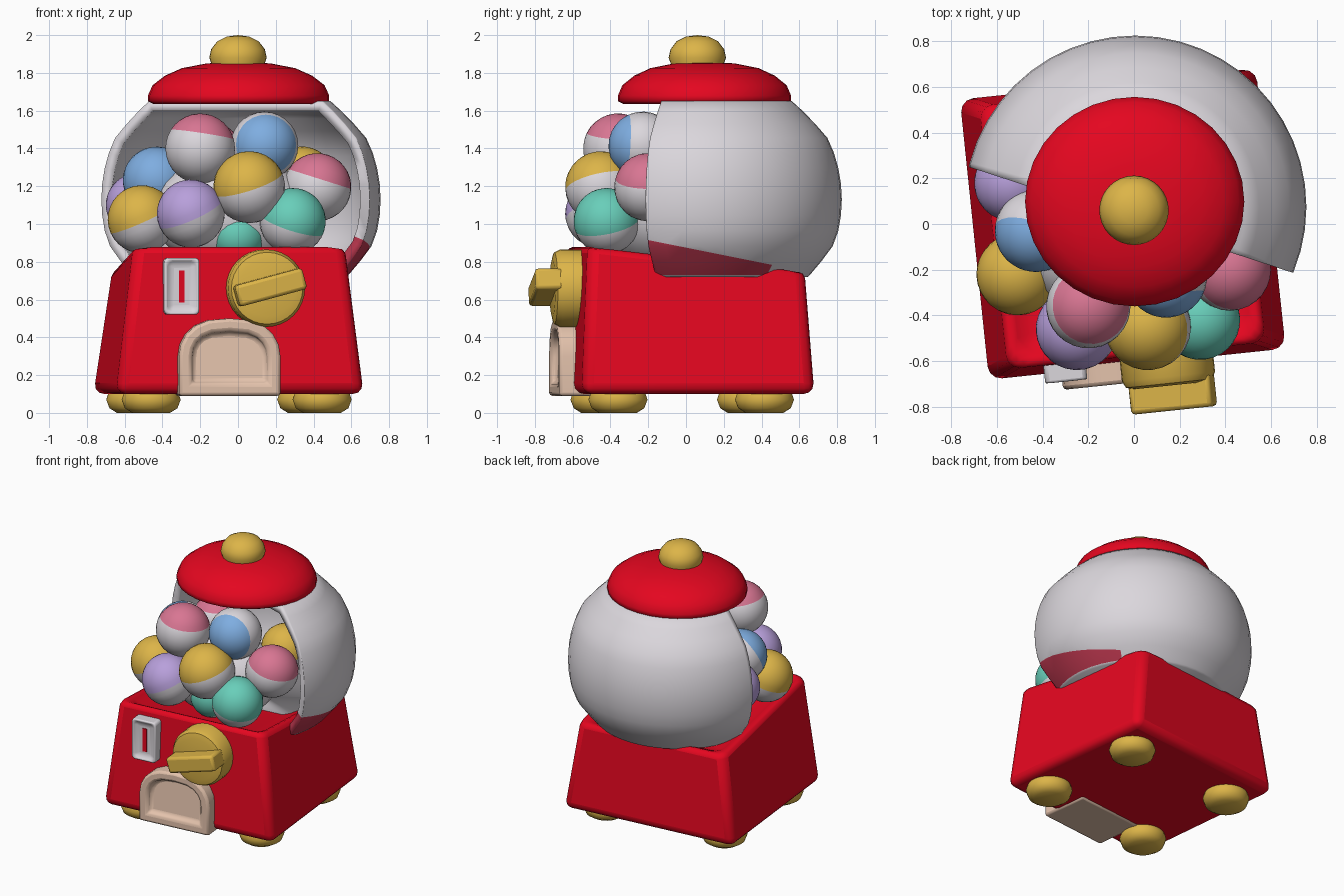
import bpy, bmesh, math
from mathutils import Matrix, Vector

cube = bpy.data.objects.get("Cube")
if cube:
    bpy.data.objects.remove(cube, do_unlink=True)


def material(name, *rgb):
    m = bpy.data.materials.new(name)
    m.use_nodes = True
    m.diffuse_color = (*rgb, 1)
    m.node_tree.nodes["Principled BSDF"].inputs["Base Color"].default_value = (*rgb, 1)
    return m


red = material("red", 0.78, 0.002, 0.014)
white = material("white", 0.71, 0.68, 0.72)
gold = material("gold", 0.72, 0.46, 0.065)
pink = material("pink", 0.69, 0.18, 0.29)
blue = material("blue", 0.21, 0.42, 0.75)
purple = material("purple", 0.48, 0.35, 0.71)
teal = material("teal", 0.14, 0.62, 0.49)
beige = material("beige", 0.77, 0.54, 0.41)
rose = material("deep rose", 0.52, 0.04, 0.08)

# The cabinet is turned a little; its parts are built in its own frame
CABINET = Matrix.Translation((-0.05, 0, 0)) @ Matrix.Rotation(math.radians(6), 4, 'Z')


def finish(name, bm, mats, matrix=None, bevel=0, segments=3, angle=40):
    bmesh.ops.recalc_face_normals(bm, faces=bm.faces)
    mesh = bpy.data.meshes.new(name)
    bm.to_mesh(mesh)
    bm.free()
    ob = bpy.data.objects.new(name, mesh)
    bpy.context.collection.objects.link(ob)
    for m in mats:
        mesh.materials.append(m)
    if matrix:
        ob.matrix_world = matrix
    if bevel:
        mod = ob.modifiers.new("bevel", 'BEVEL')
        mod.width, mod.segments, mod.limit_method = bevel, segments, 'ANGLE'
    bpy.ops.object.select_all(action='DESELECT')
    ob.select_set(True)
    bpy.context.view_layer.objects.active = ob
    bpy.ops.object.shade_smooth_by_angle(angle=math.radians(angle))
    return ob


def box(size, centre, turn=0):
    bm = bmesh.new()
    m = Matrix.Translation(centre) @ Matrix.Rotation(turn, 4, 'Y') @ Matrix.Diagonal((*size, 1))
    bmesh.ops.create_cube(bm, size=1, matrix=m)
    return bm


def lathe(name, profile, mat, matrix, **kw):
    bm = bmesh.new()
    vs = [bm.verts.new((r, 0, z)) for r, z in profile]
    es = [bm.edges.new(pair) for pair in zip(vs, vs[1:])]
    bmesh.ops.spin(bm, geom=vs + es, cent=(0, 0, 0), axis=(0, 0, 1),
                   angle=math.tau, steps=32, use_duplicate=False)
    bmesh.ops.remove_doubles(bm, verts=bm.verts, dist=0.0005)
    return finish(name, bm, [mat], matrix, **kw)


def facing(bm, direction):
    bm.normal_update()
    return max(bm.faces, key=lambda f: f.normal.dot(Vector(direction)))


# Cabinet: tapered box, higher at the front, with a sunken tray on top
bm = box((1.32, 1.24, 0.78), (0, 0, 0.49))
for v in bm.verts:
    if v.co.z > 0.5:
        v.co.x *= 0.85
        v.co.y *= 0.93
        v.co.z = 0.905 if v.co.y < 0 else 0.77
top = facing(bm, (0, 0, 1))
bmesh.ops.inset_region(bm, faces=[top], thickness=0.1, use_even_offset=True)
for v in top.verts:
    v.co.z -= 0.07
finish("cabinet", bm, [red], CABINET, bevel=0.06, segments=3, angle=50)

# Feet
for side, sx in (("right", -1), ("left", 1)):
    for end, sy in (("front", -1), ("back", 1)):
        lathe(f"{end}_{side}_foot",
              [(0, 0), (0.1, 0), (0.14, 0.025), (0.157, 0.07), (0.14, 0.12), (0.1, 0.15), (0, 0.16)],
              gold, CABINET @ Matrix.Translation((sx * 0.455, sy * 0.39 - 0.02, 0)), angle=60)

# Dispenser chute: arched block with a recessed mouth
bm = bmesh.new()
arch = [(-0.27, 0.09), (0.27, 0.09), (0.27, 0.3)]
arch += [(0.27 * math.copysign(abs(math.cos(a)) ** 0.75, math.cos(a)), 0.3 + 0.2 * math.sin(a))
         for a in (math.pi * i / 10 for i in range(1, 10))]
arch += [(-0.27, 0.3)]
face = bm.faces.new([bm.verts.new((x - 0.065, -0.695, z)) for x, z in arch])
back = bmesh.ops.extrude_face_region(bm, geom=[face], use_keep_orig=True)["geom"]
for v in back:
    if isinstance(v, bmesh.types.BMVert):
        v.co.y += 0.36
bmesh.ops.recalc_face_normals(bm, faces=bm.faces)
mouth = facing(bm, (0, -1, 0))
bmesh.ops.inset_region(bm, faces=[mouth], thickness=0.065, use_even_offset=True)
bmesh.ops.inset_region(bm, faces=[mouth], thickness=0.012, use_even_offset=True)
for v in mouth.verts:
    v.co.y += 0.03 + 0.1 * max(0, v.co.z - 0.15)
finish("chute", bm, [beige], CABINET, bevel=0.018, segments=2, angle=50)

# Coin plate with a slot
bm = box((0.185, 0.14, 0.3), (-0.317, -0.60, 0.67))
front = facing(bm, (0, -1, 0))
bmesh.ops.inset_region(bm, faces=[front], thickness=0.045)
for v in front.verts:
    v.co.y += 0.03
finish("coin_plate", bm, [white], CABINET, bevel=0.02)
finish("coin_slot", box((0.03, 0.008, 0.17), (-0.317, -0.642, 0.67)), [red], CABINET)

# Turning knob and its grip
lathe("turning_knob", [(0, 0), (0.205, 0), (0.205, 0.12), (0.19, 0.15), (0.15, 0.16), (0, 0.16)], gold,
      CABINET @ Matrix.Translation((0.13, -0.565, 0.66)) @ Matrix.Rotation(math.pi / 2, 4, 'X'))
finish("knob_grip", box((0.37, 0.15, 0.115), (0.14, -0.76, 0.665), math.radians(-15)),
       [gold], CABINET, bevel=0.018, segments=2)

# Globe: closed ball flattened above and below, then cut open at the front
bm = bmesh.new()
bmesh.ops.create_uvsphere(bm, u_segments=48, v_segments=28, radius=0.75,
                          matrix=Matrix.Translation((0.005, 0.075, 1.13)))


def cut(point, normal, clear=True):
    bmesh.ops.bisect_plane(bm, geom=bm.verts[:] + bm.edges[:] + bm.faces[:], plane_co=point,
                           plane_no=normal, clear_outer=clear)


cut((0, 0, 0.72), (0, 0, -1))
cut((0, 0, 1.65), (0, 0, 1))
bmesh.ops.holes_fill(bm, edges=[e for e in bm.edges if e.is_boundary], sides=0)
for v in bm.verts:
    squeeze = 1 - 0.5 * max(0, 0.9 - v.co.z, v.co.z - 1.45)
    v.co.x *= squeeze
    v.co.y = 0.08 + (v.co.y - 0.08) * squeeze
cut((-0.02, 0.02, 0), (-0.31, -0.95, 0))
# Reddish patch low on the left side
cut((0, 0, 0.875), (0, 0.2, 1), clear=False)
for f in bm.faces:
    c = f.calc_center_median()
    if c.z > 0.73 and c.z + 0.2 * c.y < 0.875 and c.x > 0.35 and c.y < 0.45:
        f.material_index = 1
globe = finish("globe", bm, [white, rose], angle=50)
shell = globe.modifiers.new("thickness", 'SOLIDIFY')
shell.thickness, shell.offset = 0.055, -1

# Lid and top button
lathe("lid", [(0, 1.64), (0.45, 1.635), (0.48, 1.65), (0.48, 1.68), (0.455, 1.735), (0.39, 1.785),
              (0.3, 1.825), (0.17, 1.85), (0, 1.86)], red,
      Matrix.Translation((0.003, 0.098, 0)) @ Matrix.Diagonal((1, 0.955, 1, 1)), angle=70)
lathe("top_button", [(0, 1.82), (0.13, 1.82), (0.152, 1.88), (0.142, 1.925), (0.11, 1.967),
                     (0.06, 1.992), (0, 2.0)], gold, Matrix.Translation((0, 0.06, 0)), angle=60)


# Two-tone balls: the cap beyond a level along an axis is coloured
def ball(name, colour, centre, radius, axis, level):
    bm = bmesh.new()
    bmesh.ops.create_uvsphere(bm, u_segments=28, v_segments=16, radius=radius)
    bmesh.ops.bisect_plane(bm, geom=bm.verts[:] + bm.edges[:] + bm.faces[:],
                           plane_co=(0, 0, level * radius), plane_no=(0, 0, 1))
    for f in bm.faces:
        f.material_index = int(f.calc_center_median().z > level * radius)
    turn = Vector(axis).to_track_quat('Z', 'Y').to_matrix().to_4x4()
    finish(name, bm, [white, colour], Matrix.Translation(centre) @ turn)


balls = [
    (pink, (-0.2, -0.36, 1.4), 0.185, (0.15, 0.05, 0.98), 0.4),
    (blue, (0.14, -0.23, 1.415), 0.18, (0.1, -0.95, 0.05), 0.45),
    (blue, (-0.43, -0.03, 1.23), 0.18, (-0.3, -0.75, 0.4), 0.25),
    (gold, (0.06, -0.45, 1.195), 0.19, (-0.3, -0.2, 0.93), 0.1),
    (pink, (0.42, -0.2, 1.195), 0.18, (0.3, 0, 0.95), 0.25),
    (gold, (-0.51, -0.22, 1.025), 0.18, (-0.4, -0.1, 0.9), 0),
    (purple, (-0.25, -0.46, 1.055), 0.18, (-0.4, -0.2, 0.9), 0),
    (teal, (0.29, -0.42, 1.015), 0.175, (0.3, -0.2, 0.93), -0.1),
    (teal, (0.0, -0.3, 0.94), 0.15, (0, -0.3, 0.9), -0.5),
    (gold, (0.34, 0.08, 1.24), 0.17, (0, -0.2, 1), 0),
    (purple, (-0.53, 0.18, 1.1), 0.17, (-0.6, -0.5, 0.5), 0),
    (pink, (-0.15, -0.02, 1.36), 0.18, (0, 0, 1), 0.6),
]
for i, spec in enumerate(balls):
    ball(f"ball_{i + 1}", *spec)

# Pale filling that holds the balls together
bm = bmesh.new()
bmesh.ops.create_uvsphere(bm, u_segments=24, v_segments=12, radius=1)
finish("ball_filling", bm, [white], Matrix.Translation((-0.03, -0.15, 1.06)) @ Matrix.Diagonal((0.42, 0.29, 0.31, 1)))
